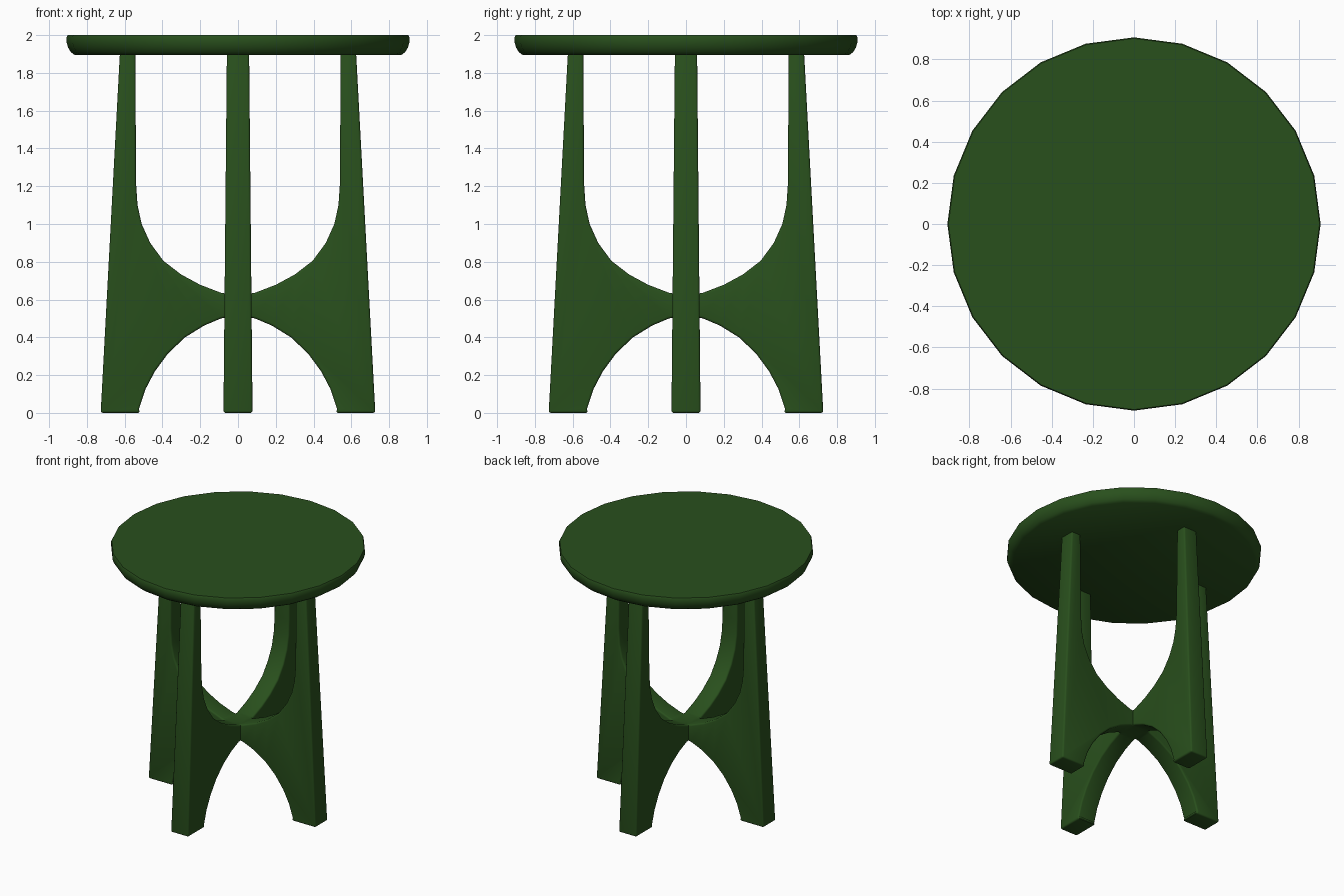
import bpy, bmesh
from math import sin, cos, tau, radians
from mathutils import Matrix, Vector

if "Cube" in bpy.data.objects:
    bpy.data.objects.remove(bpy.data.objects["Cube"])

green = bpy.data.materials.new("green paint")
green.diffuse_color = (0.022, 0.08, 0.012, 1)
green.use_nodes = True
green.node_tree.nodes["Principled BSDF"].inputs["Base Color"].default_value = green.diffuse_color


def finish(bm, name, angle):
    bmesh.ops.recalc_face_normals(bm, faces=bm.faces)
    mesh = bpy.data.meshes.new(name)
    bm.to_mesh(mesh)
    bm.free()
    obj = bpy.data.objects.new(name, mesh)
    bpy.context.collection.objects.link(obj)
    mesh.materials.append(green)
    bpy.ops.object.select_all(action='DESELECT')
    obj.select_set(True)
    bpy.context.view_layer.objects.active = obj
    bpy.ops.object.shade_smooth_by_angle(angle=radians(angle))
    return obj


# Round table top: lathed rim with a rounded underside
SIDES = 24
rim = [(0.865, 1.895), (0.885, 1.91), (0.9, 1.935), (0.907, 1.96),
       (0.907, 1.99), (0.902, 2.0)]
bm = bmesh.new()
rings = [[bm.verts.new((r * cos(tau * i / SIDES), r * sin(tau * i / SIDES), z))
          for i in range(SIDES)] for r, z in rim]
for low, high in zip(rings, rings[1:]):
    for i in range(SIDES):
        j = (i + 1) % SIDES
        bm.faces.new((low[i], low[j], high[j], high[i]))
bm.faces.new(rings[0][::-1])
bm.faces.new(rings[-1])
finish(bm, "table_top", 40)

# One leg with its bracing arches (x, z), running past the centre line
outline = [(0.727, 0), (0.625, 1.91), (0.543, 1.91), (0.54, 1.22), (0.532, 1.1),
           (0.51, 1.0), (0.465, 0.9), (0.395, 0.805), (0.3, 0.732), (0.2, 0.678),
           (0.09, 0.636), (0.04, 0.628), (-0.15, 0.625),
           (-0.15, 0.51), (0.04, 0.508), (0.09, 0.5), (0.18, 0.462), (0.28, 0.4),
           (0.37, 0.315), (0.44, 0.22), (0.49, 0.125), (0.525, 0.02), (0.518, 0)]


def half_width(z):
    return 0.077 - 0.0095 * z


bm = bmesh.new()
sides = [[bm.verts.new((x, s * half_width(z), z)) for x, z in outline] for s in (-1, 1)]
bm.faces.new(sides[0])
bm.faces.new(sides[1][::-1])
n = len(outline)
for i in range(n):
    j = (i + 1) % n
    bm.faces.new((sides[0][i], sides[1][i], sides[1][j], sides[0][j]))
bmesh.ops.recalc_face_normals(bm, faces=bm.faces)
sharp = [e for e in bm.edges if e.calc_face_angle() > radians(50)]
bmesh.ops.bevel(bm, geom=sharp, offset=0.018, segments=3, profile=0.5,
                affect='EDGES', clamp_overlap=True)

# Mitre the inner end so four legs meet cleanly at the centre
for s in (-1, 1):
    bmesh.ops.bisect_plane(bm, geom=bm.verts[:] + bm.edges[:] + bm.faces[:],
                           plane_co=(0, 0, 0), plane_no=Vector((-1, s, 0)),
                           clear_outer=True)

# Repeat the leg around the centre
quarter = bm.verts[:] + bm.edges[:] + bm.faces[:]
for k in (1, 2, 3):
    copy = bmesh.ops.duplicate(bm, geom=quarter)["geom"]
    bmesh.ops.rotate(bm, cent=(0, 0, 0), matrix=Matrix.Rotation(k * tau / 4, 3, 'Z'),
                     verts=[v for v in copy if isinstance(v, bmesh.types.BMVert)])
bmesh.ops.remove_doubles(bm, verts=bm.verts, dist=0.0005)
finish(bm, "crossed_legs", 35)
